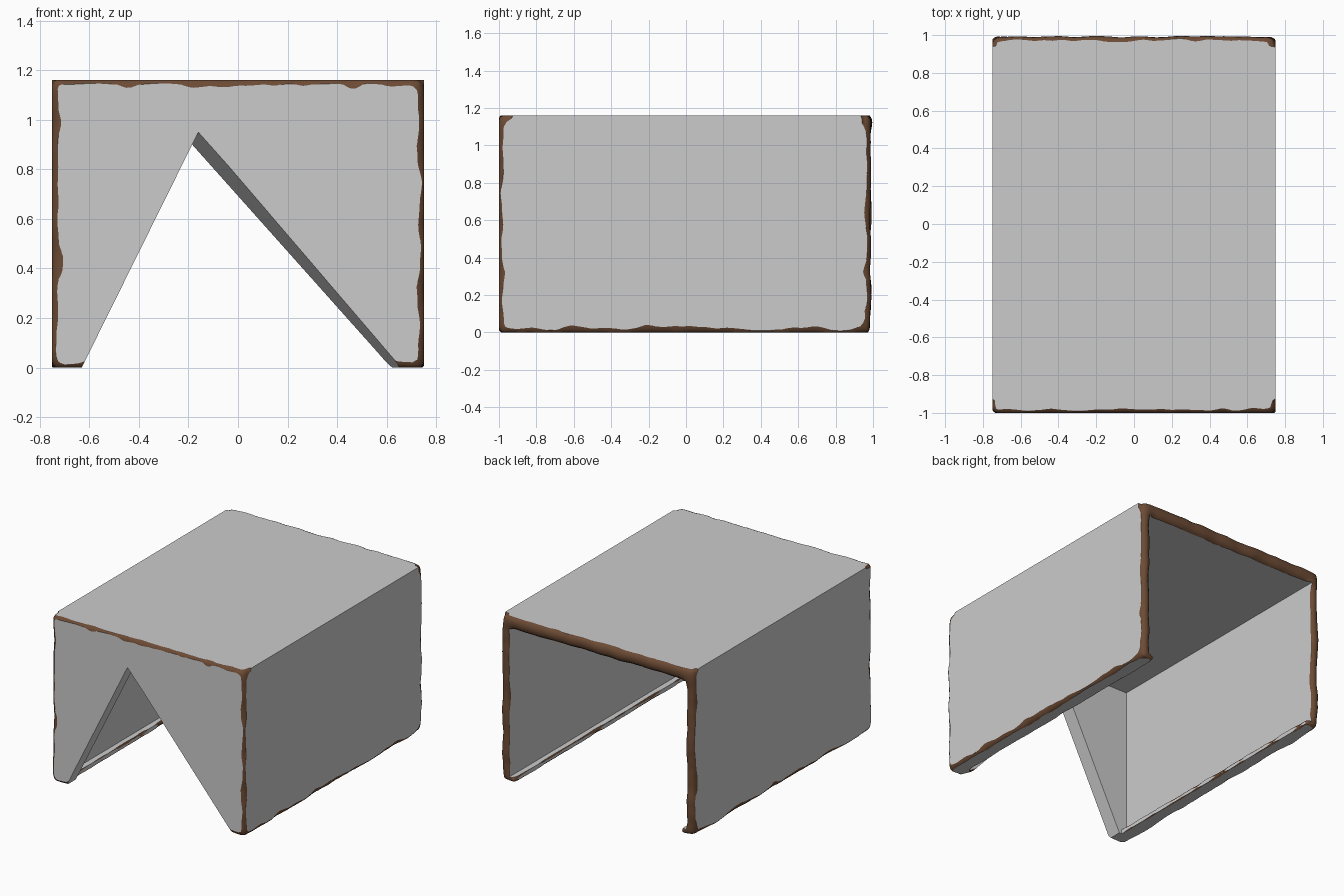
import bpy, bmesh
from mathutils import Vector, noise

if "Cube" in bpy.data.objects:
    bpy.data.objects.remove(bpy.data.objects["Cube"])

TX, TY, TZ = 0.06, 0.10, 0.085     # side, front and roof thickness
LIP, LIP_H = 0.04, 0.03            # small ledge along the foot of each side
W, L, H = 0.75, 1.0, 1.16


def add_object(name, verts, faces):
    me = bpy.data.meshes.new(name)
    bm = bmesh.new()
    vs = [bm.verts.new(v) for v in verts]
    for f in faces:
        bm.faces.new([vs[i] for i in f])
    bmesh.ops.recalc_face_normals(bm, faces=bm.faces)
    bm.to_mesh(me)
    bm.free()
    ob = bpy.data.objects.new(name, me)
    bpy.context.collection.objects.link(ob)
    return ob


def prism(name, front, back, y0, y1):
    """Solid between two xz outlines with equal point counts."""
    n = len(front)
    verts = [(x, y0, z) for x, z in front] + [(x, y1, z) for x, z in back]
    faces = [range(n), range(n, 2 * n)]
    faces += [(i, (i + 1) % n, n + (i + 1) % n, n + i) for i in range(n)]
    return add_object(name, verts, faces)


def apply_modifiers(ob):
    bpy.context.view_layer.update()
    dg = bpy.context.evaluated_depsgraph_get()
    ob.data = bpy.data.meshes.new_from_object(ob.evaluated_get(dg))
    ob.modifiers.clear()


def boolean(ob, cutter, op):
    m = ob.modifiers.new(op, 'BOOLEAN')
    m.object, m.operation, m.solver = cutter, op, 'EXACT'
    m.material_mode = 'INDEX'
    apply_modifiers(ob)
    bpy.data.objects.remove(cutter)


def make_cover(name, outer_tri, inner_tri):
    """Box open at the back and bottom, with a lopsided slanted doorway."""
    box = [(-W, 0), (W, 0), (W, H), (-W, H)]
    cover = prism(name, box, box, -L, L)
    xi, xl = W - TX, W - TX - LIP
    half = [(xl, -0.1), (xl, LIP_H), (xi, LIP_H), (xi, H - TZ)]
    hollow = half + [(-x, z) for x, z in reversed(half)]
    boolean(cover, prism("hollow", hollow, hollow, -L + TY, L + 0.1), 'DIFFERENCE')
    ends = [[tuple(Vector(a).lerp(Vector(b), k)) for a, b in zip(outer_tri, inner_tri)]
            for k in (-0.2, 1.2)]
    boolean(cover, prism("doorway", *ends, -L - 0.2 * TY, -L + 1.2 * TY), 'DIFFERENCE')
    return cover


cover = make_cover("box_cover",
                   [(-0.16, 0.95), (0.744, -0.1), (-0.68, -0.1)],
                   [(-0.185, 0.90), (0.702, -0.1), (-0.68, -0.1)])

# Rounded, lumpy copy that wears away the edges (doorway kept crisp higher up)
wear = make_cover("wear_shape",
                  [(-0.16, 0.76), (0.725, -0.1), (-0.66, -0.1)],
                  [(-0.185, 0.72), (0.69, -0.1), (-0.66, -0.1)])
wear.hide_render = True
m = wear.modifiers.new("Remesh", 'REMESH')
m.mode, m.voxel_size = 'VOXEL', 0.021
m = wear.modifiers.new("Smooth", 'SMOOTH')
m.factor, m.iterations = 0.5, 14
apply_modifiers(wear)
moves = []
for v in wear.data.vertices:
    n = noise.noise(v.co * 6.0) + 0.4 * noise.noise(v.co * 14.0)
    co = v.co + v.normal * max(0.002, 0.0075 + 0.009 * n)
    if co.y > L - 0.06:                                  # rough open rim
        co.y -= 0.012
    elif abs(co.x) > W - 0.05 and co.z > H - 0.05 and co.y > -L + 0.08:
        co += v.normal * 0.018                           # sharp long top edges
    moves.append(co)
for v, co in zip(wear.data.vertices, moves):
    v.co = co

# Grey faces with brown worn edges
brown = bpy.data.materials.new("worn_wood")
brown.diffuse_color = (0.15, 0.07, 0.035, 1)
brown.use_nodes = True
brown.node_tree.nodes["Principled BSDF"].inputs["Base Color"].default_value = brown.diffuse_color
for ob in (cover, wear):
    ob.data.materials.clear()
    ob.data.materials.append(None)
    ob.data.materials.append(brown)
for p in wear.data.polygons:
    p.material_index = 1
boolean(cover, wear, 'INTERSECT')
for p in cover.data.polygons:
    p.use_smooth = p.material_index == 1
